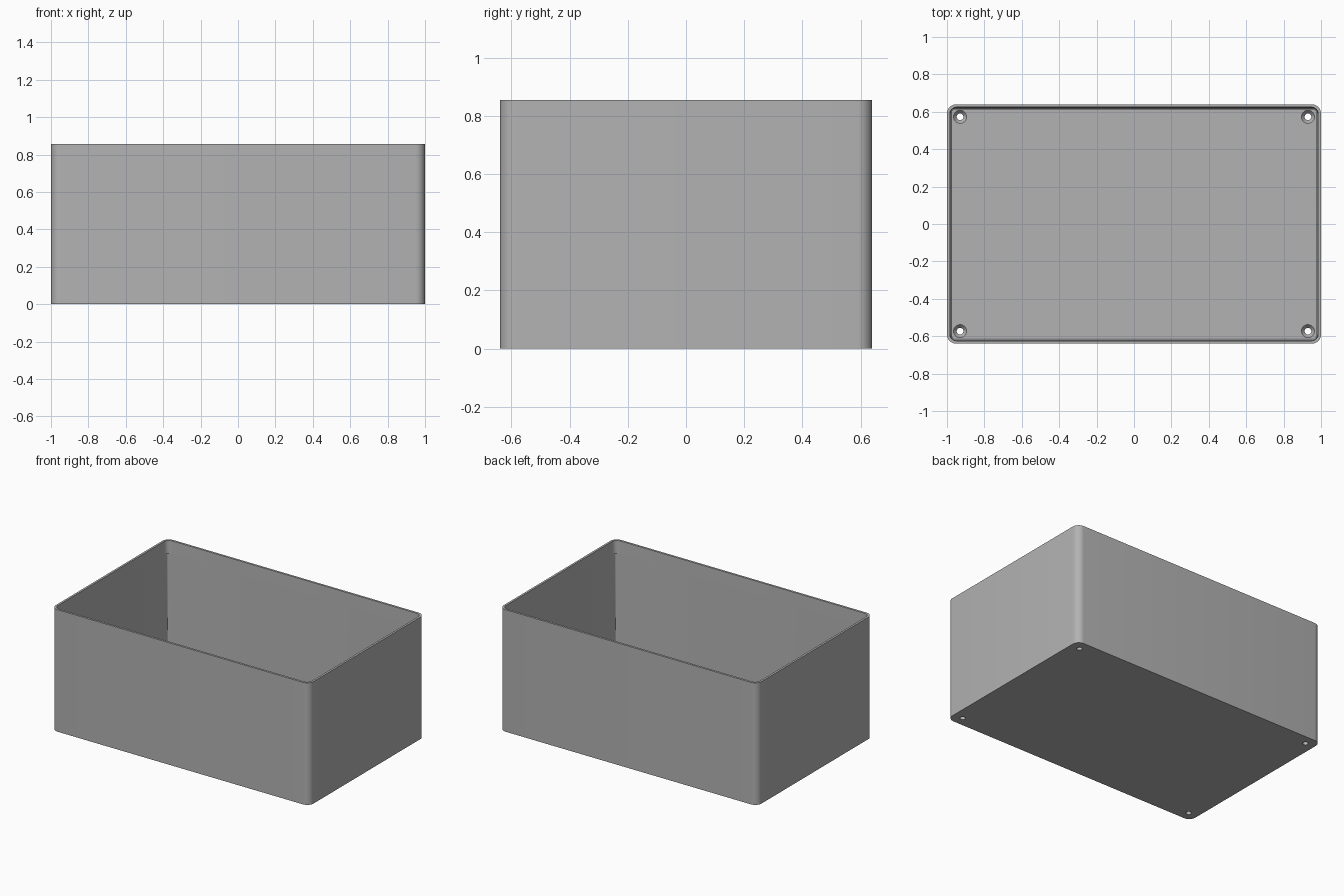
import bpy, bmesh
from math import cos, sin, pi

cube = bpy.data.objects.get("Cube")
if cube:
    bpy.data.objects.remove(cube, do_unlink=True)

HALF_X, HALF_Y, HEIGHT = 1.0, 0.64, 0.855
FLOOR, LEDGE = 0.04, 0.765
HOLE_X, HOLE_Y, HOLE_R, SINK_R = 0.93, 0.573, 0.018, 0.035

grey = bpy.data.materials.new("grey plastic")
grey.use_nodes = True
colour = (0.45, 0.45, 0.45, 1)
grey.diffuse_color = colour
grey.node_tree.nodes["Principled BSDF"].inputs["Base Color"].default_value = colour

bm = bmesh.new()


def ring(points, z):
    verts = [bm.verts.new((x, y, z)) for x, y in points]
    for i, v in enumerate(verts):
        bm.edges.new((verts[i - 1], v))
    return verts


def rounded_ring(inset, radius, z, steps=8):
    points = []
    for corner, (sx, sy) in enumerate(((1, 1), (-1, 1), (-1, -1), (1, -1))):
        for i in range(steps + 1):
            a = (corner + i / steps) * pi / 2
            points.append((sx * (HALF_X - inset - radius) + radius * cos(a),
                           sy * (HALF_Y - inset - radius) + radius * sin(a)))
    return ring(points, z)


def circle_ring(x, y, radius, z, steps=32):
    return ring([(x + radius * cos(2 * pi * i / steps),
                  y + radius * sin(2 * pi * i / steps)) for i in range(steps)], z)


def join(a, b):
    for i in range(len(a)):
        bm.faces.new((a[i - 1], a[i], b[i], b[i - 1]))


def fill(loops):
    edges = [bm.edges.get((loop[i - 1], loop[i])) for loop in loops for i in range(len(loop))]
    bmesh.ops.triangle_fill(bm, use_beauty=True, use_dissolve=False, edges=edges)


# Outer wall, rim, rounded upper corners, then tapered inner wall with tight corners
shell = [rounded_ring(0, 0.05, 0),
         rounded_ring(0, 0.05, HEIGHT),
         rounded_ring(0.015, 0.037, HEIGHT),
         rounded_ring(0.017, 0.037, LEDGE),
         rounded_ring(0.017, 0.006, LEDGE),
         rounded_ring(0.028, 0.006, FLOOR)]
for lower, upper in zip(shell, shell[1:]):
    join(lower, upper)

# Countersunk screw holes through the floor
under, over = [shell[0]], [shell[-1]]
for sx in (-1, 1):
    for sy in (-1, 1):
        x, y = sx * HOLE_X, sy * HOLE_Y
        bottom = circle_ring(x, y, HOLE_R, 0)
        neck = circle_ring(x, y, HOLE_R, FLOOR - 0.02)
        sink = circle_ring(x, y, SINK_R, FLOOR)
        join(bottom, neck)
        join(neck, sink)
        under.append(bottom)
        over.append(sink)

# Underside and inner floor
fill(under)
fill(over)

bmesh.ops.recalc_face_normals(bm, faces=bm.faces[:])
mesh = bpy.data.meshes.new("box_body")
bm.to_mesh(mesh)
bm.free()
mesh.materials.append(grey)
box = bpy.data.objects.new("box_body", mesh)
bpy.context.collection.objects.link(box)
bpy.context.view_layer.objects.active = box
box.select_set(True)
bpy.ops.object.shade_smooth_by_angle(angle=0.6)
